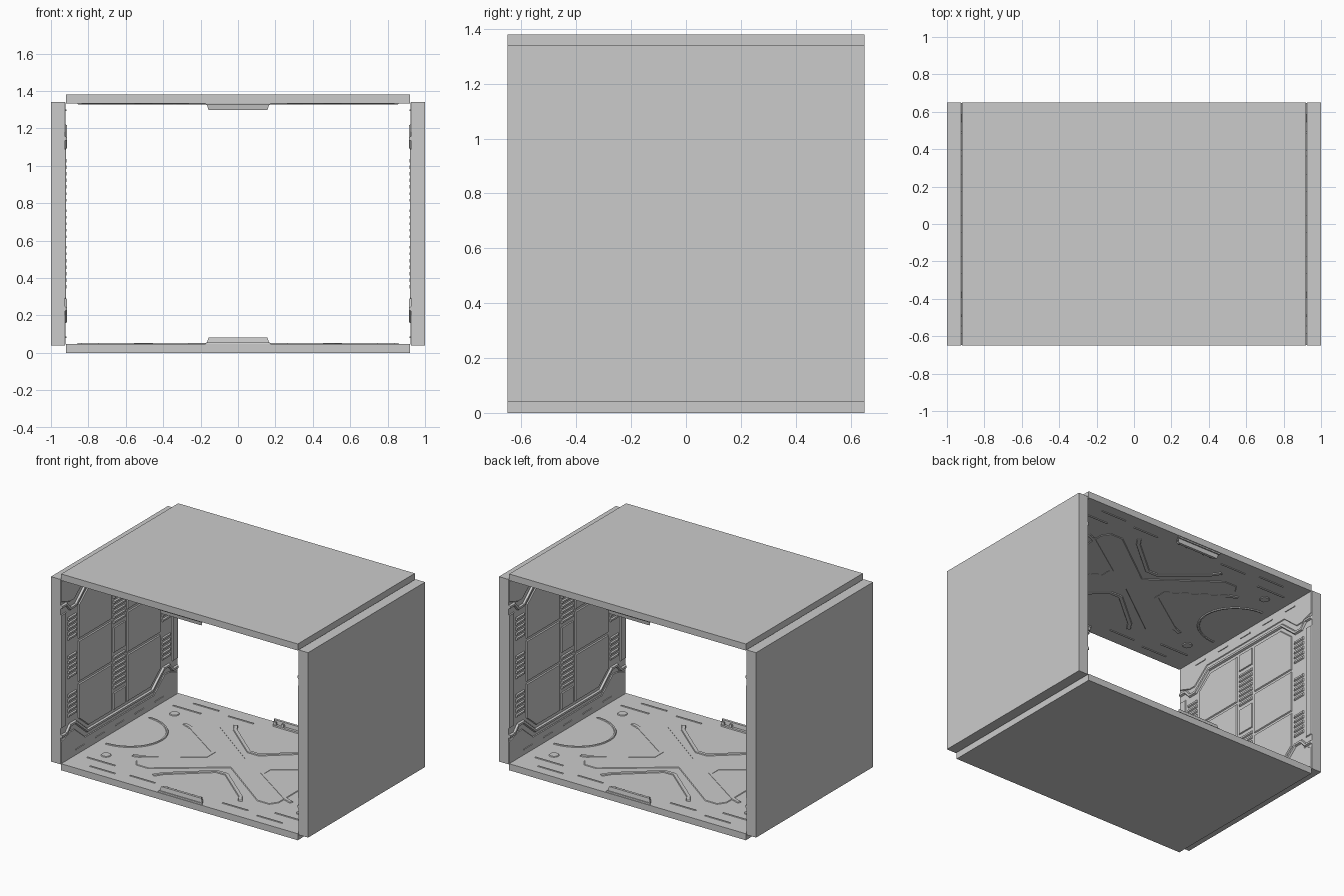
import bpy, bmesh
from math import sin, cos, pi
from mathutils import Vector, Matrix

if "Cube" in bpy.data.objects:
    bpy.data.objects.remove(bpy.data.objects["Cube"])


def offset(pts, d, closed=True):
    """Shift a 2D path to its left by d, with mitred corners."""
    p = [Vector(q) for q in pts]
    n = len(p)
    out = []
    for i in range(n):
        a = p[i] - p[i - 1] if closed or i > 0 else p[1] - p[0]
        b = p[(i + 1) % n] - p[i] if closed or i < n - 1 else a
        a, b = a.normalized(), b.normalized()
        n1, n2 = Vector((-a.y, a.x)), Vector((-b.y, b.x))
        out.append(p[i] + d * (n1 + n2) / max(0.3, 1 + n1.dot(n2)))
    return out


def plate(bm, pts, h, ch=0.005, z0=-0.002):
    """Raised flat plate with chamfered sides."""
    p = [Vector(q) for q in pts]
    if sum(a.cross(b) for a, b in zip(p, p[1:] + p[:1])) < 0:
        p.reverse()
    low = [bm.verts.new((*q, z0)) for q in p]
    top = [bm.verts.new((*q, h)) for q in offset(p, ch)]
    bm.faces.new(top)
    bm.faces.new(low[::-1])
    for i in range(len(p)):
        j = (i + 1) % len(p)
        bm.faces.new((low[i], low[j], top[j], top[i]))


def strip(bm, path, w, h, ch=0.004):
    plate(bm, offset(path, w / 2, False) + offset(path, -w / 2, False)[::-1], h, ch)


def rect(bm, x0, x1, y0, y1, h, ch=0.004):
    plate(bm, [(x0, y0), (x1, y0), (x1, y1), (x0, y1)], h, ch)


def place(bm, names, mats):
    """One mesh shared by several mirrored parts."""
    me = bpy.data.meshes.new(names[0])
    bm.to_mesh(me)
    bm.free()
    for name, m in zip(names, mats):
        ob = bpy.data.objects.new(name, me)
        ob.matrix_world = m
        bpy.context.collection.objects.link(ob)


def box(name, lo, hi):
    bm = bmesh.new()
    bmesh.ops.create_cube(bm, size=1)
    lo, hi = Vector(lo), Vector(hi)
    bmesh.ops.scale(bm, vec=hi - lo, verts=bm.verts)
    bmesh.ops.translate(bm, vec=(lo + hi) / 2, verts=bm.verts)
    place(bm, [name], [Matrix()])


# Slabs of the corridor section
box("floor_slab", (-.92, -.65, 0), (.92, .65, .046))
box("ceiling_slab", (-.92, -.65, 1.334), (.92, .65, 1.38))
box("left_wall_slab", (-1, -.65, .04), (-.926, .65, 1.34))
box("right_wall_slab", (.926, -.65, .04), (1, .65, 1.34))

FLOOR = Matrix.Translation((0, 0, .046))
CEIL = Matrix.Translation((0, 0, 1.334)) @ Matrix.Rotation(pi, 4, 'X')
LEFT = Matrix(((0, 0, 1, -.926), (1, 0, 0, 0), (0, 1, 0, 0), (0, 0, 0, 1)))
RIGHT = Matrix.Rotation(pi, 4, 'Z') @ LEFT

# Floor and ceiling pressed relief: cross, chevrons, arcs, dashes
bm = bmesh.new()
arm = [(.09, 0), (.58, .36), (.54, .42), (.44, .42), (0, .09)]
cross = []
for sx, sy in ((1, 1), (-1, 1), (-1, -1), (1, -1)):
    part = [(x * sx, y * sy) for x, y in arm]
    cross += part[1:] if sx * sy > 0 else part[::-1][:-1]
inner = [(x * .96, y * .94) for x, y in cross]
plate(bm, inner, .004, .006)
for s in (1, -1):
    strip(bm, [(-.34 * s, .46 * s), (-.30 * s, .40 * s), (-.04 * s, .18 * s), (.04 * s, .18 * s),
               (.30 * s, .40 * s), (.34 * s, .46 * s)], .03, .006)
    strip(bm, [(.62 * s, -.29 * s), (.56 * s, -.27 * s), (.22 * s, -.04 * s), (.22 * s, .04 * s),
               (.56 * s, .27 * s), (.62 * s, .29 * s)], .03, .006)
    arc = [(s * (.86 - .26 * cos(t * pi / 24)), .24 * sin(t * pi / 24)) for t in range(-12, 13)]
    strip(bm, arc, .018, .006)
    for t in (-1, 1):
        rect(bm, *sorted((.62 * s, .84 * s)), *sorted((.47 * t, .484 * t)), .005)
        rect(bm, *sorted((.26 * s, .46 * s)), *sorted((.54 * t, .552 * t)), .005)
        rect(bm, *sorted((.55 * s, .75 * s)), *sorted((.57 * t, .582 * t)), .005)
        plate(bm, [(s * .76 + .035 * cos(k * pi / 6), t * .38 + .035 * sin(k * pi / 6))
                   for k in range(12)], .005)
place(bm, ["floor_relief", "ceiling_relief"], [FLOOR, CEIL])

# Edge latches, front and back, on floor and ceiling
bm = bmesh.new()
plate(bm, [(-.175, -.645), (.175, -.645), (.14, -.585), (-.14, -.585)], .008, .003)
plate(bm, [(-.17, -.635), (.17, -.635), (.145, -.605), (-.145, -.605)], .036, .006)
for x in (-.13, -.07, .07, .13):
    rect(bm, x - .012, x + .012, -.61, -.59, .028)
TURN = Matrix.Rotation(pi, 4, 'Z')
place(bm, ["floor_latch_front", "floor_latch_back", "ceiling_latch_back", "ceiling_latch_front"],
      [FLOOR, FLOOR @ TURN, CEIL, CEIL @ TURN])

# Wall relief: octagonal field with split panels, rib columns and rails
bm = bmesh.new()
MID = .69
for s in (1, -1):
    # long rail that kinks out to the wall edges
    strip(bm, [(u, MID + s * v) for u, v in
               ((-.65, .455), (-.59, .455), (-.55, .41), (-.49, .41), (-.36, .52),
                (.36, .52), (.49, .41), (.55, .41), (.59, .455), (.65, .455))], .026, .013, .006)
    # border along floor or ceiling
    plate(bm, [(u, MID + s * v) for u, v in
               ((-.65, .65), (.65, .65), (.65, .49), (.55, .455), (.50, .455), (.38, .555),
                (-.38, .555), (-.50, .455), (-.55, .455), (-.65, .49))], .005, .005)
    for k in range(-2, 3):
        rect(bm, k * .22 - .05, k * .22 + .05, *sorted((MID + s * .60, MID + s * .614)), .009)
    # field panels, either side of the middle column
    a, b = sorted((s * .085, s * .455))
    rect(bm, a, b, MID - .145, MID + .145, .007, .006)
    for t in (1, -1):
        plate(bm, [(s * u, MID + t * v) for u, v in
                   ((.085, .157), (.455, .157), (.455, .40), (.345, .49), (.085, .49))], .007, .006)
    # edge pillars
    rect(bm, *sorted((s * .59, s * .65)), MID - .40, MID + .40, .006, .005)
    # ribs in side columns
    for c in (-.27, 0, .27):
        for k in range(-2, 3):
            z = MID + c + k * .035
            rect(bm, *sorted((s * .475, s * .57)), z - .012, z + .012, .009, .006)
    # ribs in middle column
    for k in range(-3, 4):
        z = MID + s * .23 + k * .035
        rect(bm, -.065, .065, z - .012, z + .012, .009, .006)
    rect(bm, -.065, .065, *sorted((MID + s * .37, MID + s * .49)), .007)
rect(bm, -.065, .065, MID - .09, MID + .09, .007)
place(bm, ["left_wall_relief", "right_wall_relief"], [LEFT, RIGHT])
